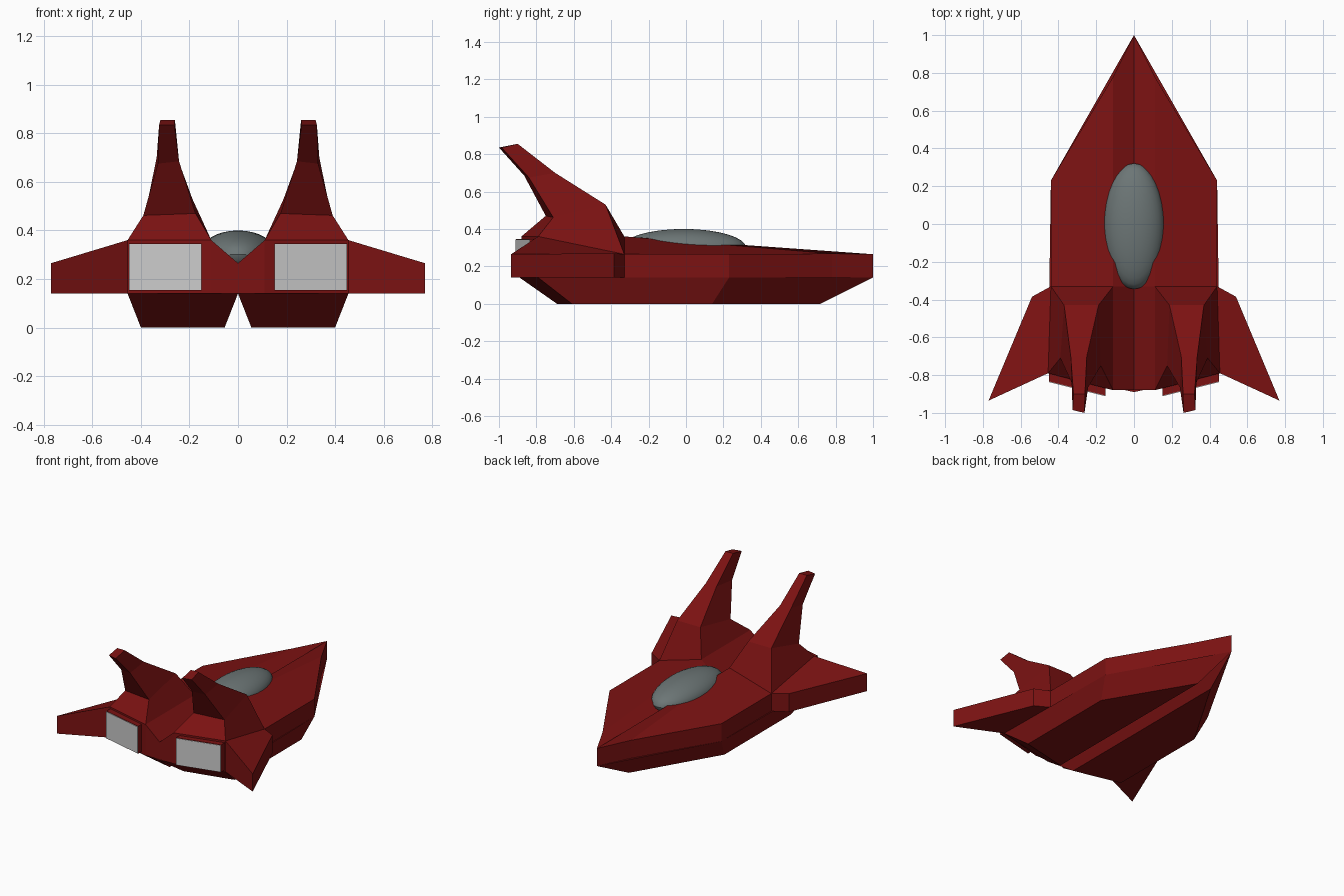
import bpy, bmesh

if "Cube" in bpy.data.objects:
    bpy.data.objects.remove(bpy.data.objects["Cube"])

def material(name, rgb):
    m = bpy.data.materials.new(name)
    m.diffuse_color = (*rgb, 1)
    m.use_nodes = True
    m.node_tree.nodes["Principled BSDF"].inputs["Base Color"].default_value = m.diffuse_color
    return m

RED = material("dark red", (0.2, 0.006, 0.006))
PALE = material("pale grey", (0.6, 0.6, 0.6))
GLASS = material("smoky glass", (0.15, 0.18, 0.18))

def half_part(name, verts, faces, mat):
    """Right half of a part, mirrored across x = 0."""
    bm = bmesh.new()
    vs = [bm.verts.new(v) for v in verts]
    for f in faces:
        bm.faces.new([vs[i] for i in f])
    bmesh.ops.recalc_face_normals(bm, faces=bm.faces)
    me = bpy.data.meshes.new(name)
    bm.to_mesh(me)
    bm.free()
    me.materials.append(mat)
    ob = bpy.data.objects.new(name, me)
    bpy.context.collection.objects.link(ob)
    mod = ob.modifiers.new("mirror", 'MIRROR')
    mod.use_clip = True
    mod.merge_threshold = 0.0005
    return ob

def loft(name, rings, mat):
    """Closed skin through rings of equal length, capped at both ends."""
    n = len(rings[0])
    verts = [v for r in rings for v in r]
    faces = [list(range(n)), [len(verts) - n + i for i in range(n)]]
    for k in range(len(rings) - 1):
        for i in range(n):
            j = (i + 1) % n
            faces.append([k*n + i, k*n + j, k*n + n + j, k*n + n + i])
    return half_part(name, verts, faces, mat)

# Hull: flat-sided arrowhead with a shallow V groove along the spine
hull = [
    (0, 1, .265), (.11, .78, .268), (.44, .23, .265), (.44, -.33, .265),
    (.11, -.33, .36), (.11, -.88, .36), (0, -.88, .265), (0, -.33, .265),
    (0, 1, .14), (.11, .78, .14), (.44, .23, .14), (.44, -.33, .14),
    (.11, -.88, .14), (0, -.88, .14), (.11, -.33, .14)]
half_part("hull", hull, [
    (0, 1, 4, 7), (7, 4, 5, 6), (1, 2, 3, 4),
    (0, 8, 9, 1), (1, 9, 10, 2), (2, 10, 11, 3),
    (3, 11, 14, 4), (4, 14, 12, 5), (5, 12, 13, 6),
    (8, 9, 10, 11, 14, 12, 13)], RED)

# Twin keels tapering below the hull, meeting in a notch on the centre line
loft("keel", [
    [(0, 1, .14), (.44, .23, .14), (.455, -.79, .14), (0, -.89, .14)],
    [(.055, .72, 0), (.40, .14, 0), (.40, -.61, 0), (.055, -.69, 0)]], RED)

# Engine housing rising into a swept fin
loft("engine_fin", [
    [(.11, -.33, .14), (.44, -.33, .14), (.455, -.79, .14), (.11, -.88, .14)],
    [(.11, -.33, .36), (.44, -.33, .265), (.455, -.79, .36), (.11, -.88, .36)],
    [(.188, -.43, .53), (.37, -.43, .53), (.39, -.71, .462), (.175, -.75, .47)],
    [(.25, -.70, .70), (.335, -.70, .70), (.33, -.84, .675), (.243, -.865, .685)],
    [(.26, -.90, .855), (.32, -.90, .855), (.325, -.985, .835), (.262, -1, .835)]], RED)

# Wing
loft("wing", [
    [(.44, -.33, .14), (.54, -.385, .14), (.77, -.935, .14), (.455, -.79, .14)],
    [(.44, -.33, .265), (.54, -.385, .27), (.77, -.935, .265), (.455, -.79, .36)]], RED)

# Exhaust box with a pale plate on its slanted rear face
def slanted_box(name, z0, z1, front, rear, mat):
    loft(name, [[(.15, front, z), (.45, front + .075, z),
                 (.45, rear + .075, z), (.15, rear, z)] for z in (z0, z1)], mat)

slanted_box("exhaust_box", .152, .347, -.80, -.908, RED)
slanted_box("exhaust_plate", .155, .344, -.906, -.912, PALE)

# Canopy
bpy.ops.mesh.primitive_uv_sphere_add(segments=32, ring_count=16, location=(0, -.012, .30))
canopy = bpy.context.object
canopy.name = "canopy"
canopy.scale = (.16, .333, .10)
bpy.ops.object.transform_apply(location=False, rotation=False, scale=True)
canopy.data.materials.append(GLASS)
bpy.ops.object.shade_smooth_by_angle()
